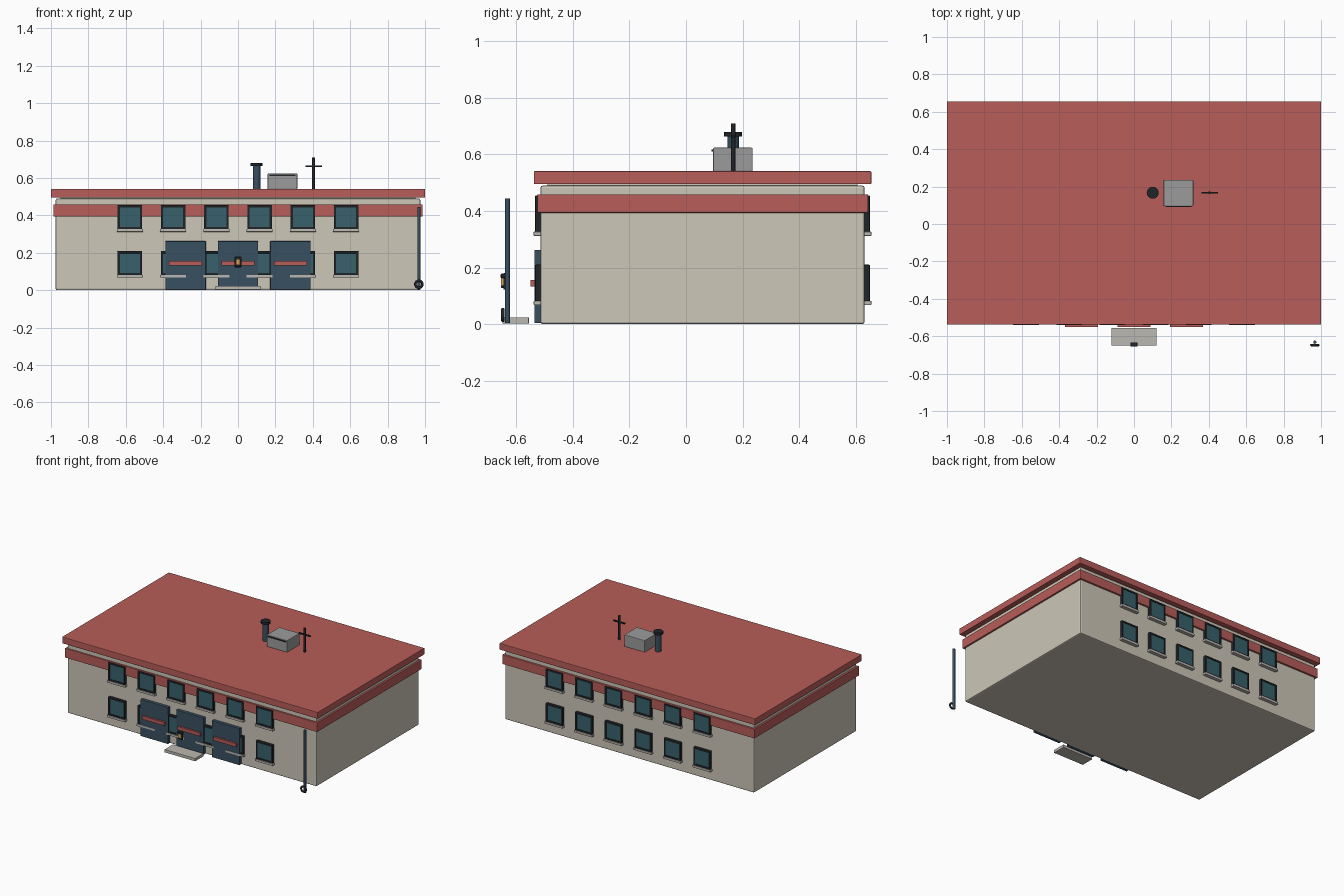
import bpy
from math import radians

if "Cube" in bpy.data.objects:
    bpy.data.objects.remove(bpy.data.objects["Cube"])


def mat(name, r, g, b):
    m = bpy.data.materials.new(name)
    m.diffuse_color = (r, g, b, 1)
    m.use_nodes = True
    m.node_tree.nodes["Principled BSDF"].inputs["Base Color"].default_value = m.diffuse_color
    return m


CREAM = mat("cream", 0.61, 0.57, 0.48)
RED = mat("red", 0.48, 0.11, 0.10)
NAVY = mat("navy", 0.04, 0.08, 0.12)
BLACK = mat("black", 0.015, 0.018, 0.022)
TEAL = mat("teal", 0.04, 0.12, 0.15)
STONE = mat("stone", 0.50, 0.48, 0.44)
METAL = mat("metal", 0.33, 0.33, 0.33)
AMBER = mat("amber", 0.75, 0.38, 0.08)


def finish(o, name, m, bevel=0.0, segs=2):
    o.name = name
    o.data.materials.append(m)
    if bevel:
        b = o.modifiers.new("bevel", 'BEVEL')
        b.width, b.segments = bevel, segs
        b.limit_method = 'ANGLE'
    return o


def box(name, x, y, z, m, bevel=0.0):
    """Box from (min, max) ranges on each axis."""
    bpy.ops.mesh.primitive_cube_add(size=1, location=[(a + b) / 2 for a, b in (x, y, z)])
    o = bpy.context.object
    o.scale = [b - a for a, b in (x, y, z)]
    bpy.ops.object.transform_apply(location=False, rotation=False, scale=True)
    return finish(o, name, m, bevel)


def rod(name, x, y, z, r, m, sides=20, axis='Z'):
    """Cylinder along z, between the two heights in z."""
    bpy.ops.mesh.primitive_cylinder_add(vertices=sides, radius=r, depth=z[1] - z[0],
                                        location=(x, y, (z[0] + z[1]) / 2))
    o = finish(bpy.context.object, name, m)
    bpy.ops.object.shade_smooth_by_angle(angle=radians(40))
    return o


def frame(name, x, y0, y1, z0, z1, half, t):
    """Square window frame: box with its opening cut by inset and bridged sides."""
    zs = ((z0, z0 + t), (z1 - t, z1))
    for i, z in enumerate(zs):
        box(f"{name}_rail_{i}", (x - half, x + half), (y0, y1), z, BLACK, 0.003)
    for i, s in enumerate((-1, 1)):
        xs = sorted((x + s * half, x + s * (half - t)))
        box(f"{name}_stile_{i}", xs, (y0, y1), (z0 + t / 2, z1 - t / 2), BLACK, 0.003)


# Main block, coloured band and flat roof
box("walls", (-0.975, 0.975), (-0.515, 0.632), (0, 0.49), CREAM, 0.008)
box("wall_band", (-0.987, 0.987), (-0.526, 0.645), (0.393, 0.459), RED, 0.003)
box("roof_core", (-0.95, 0.95), (-0.49, 0.607), (0.48, 0.50), CREAM)
box("roof_slab", (-1, 1), (-0.538, 0.656), (0.495, 0.541), RED, 0.003)

# Windows: two storeys, front and back
for side, wall, s in (("front", -0.515, -1), ("back", 0.632, 1)):
    for floor, z in (("lower", 0.08), ("upper", 0.325)):
        for i in range(6):
            x = -0.578 + i * 0.2312
            n = f"{side}_{floor}_window_{i}"
            y0, y1 = sorted((wall - s * 0.005, wall + s * 0.019))
            frame(n + "_frame", x, y0, y1, z, z + 0.13, 0.066, 0.013)
            y0, y1 = sorted((wall - s * 0.005, wall + s * 0.0155))
            box(n + "_glass", (x - 0.056, x + 0.056), (y0, y1), (z + 0.008, z + 0.122), TEAL)
            y0, y1 = sorted((wall - s * 0.003, wall + s * 0.024))
            box(n + "_sill", (x - 0.07, x + 0.07), (y0, y1), (z - 0.013, z + 0.002), STONE, 0.002)

# Three entrance doors with red push bars
for i, x in enumerate((-0.28, 0, 0.28)):
    box(f"door_{i}", (x - 0.108, x + 0.108), (-0.537, -0.512), (0.003, 0.262), NAVY, 0.002)
    box(f"door_bar_{i}", (x - 0.088, x + 0.088), (-0.55, -0.53), (0.132, 0.156), RED)

# Doorstep and lantern
box("doorstep", (-0.12, 0.12), (-0.65, -0.556), (0.002, 0.023), STONE, 0.002)
box("lantern_back", (-0.018, 0.018), (-0.646, -0.636), (0.122, 0.18), BLACK, 0.003)
box("lantern_cap", (-0.02, 0.02), (-0.656, -0.634), (0.163, 0.178), BLACK, 0.003)
box("lantern_glass", (-0.012, 0.012), (-0.655, -0.642), (0.136, 0.165), AMBER, 0.002)
box("lantern_base", (-0.016, 0.016), (-0.654, -0.638), (0.128, 0.137), BLACK, 0.002)

# Drainpipe with round outlet ring
rod("drainpipe", 0.967, -0.632, (0.003, 0.444), 0.0085, NAVY, 16)
bpy.ops.mesh.primitive_torus_add(location=(0.967, -0.648, 0.032), rotation=(radians(90), 0, 0),
                                 major_radius=0.019, minor_radius=0.0065,
                                 major_segments=24, minor_segments=10)
finish(bpy.context.object, "drain_ring", BLACK)
bpy.ops.object.shade_smooth()

# Rooftop equipment
box("roof_unit", (0.158, 0.317), (0.096, 0.236), (0.539, 0.624), METAL, 0.004)
box("roof_unit_grille", (0.168, 0.307), (0.09, 0.1), (0.611, 0.618), BLACK)
rod("vent_pipe", 0.1, 0.167, (0.539, 0.668), 0.02, NAVY)
rod("vent_cap", 0.1, 0.167, (0.664, 0.68), 0.032, BLACK)
rod("antenna_mast", 0.404, 0.167, (0.539, 0.71), 0.008, BLACK, 12)
box("antenna_bar", (0.36, 0.449), (0.162, 0.172), (0.659, 0.668), BLACK)
